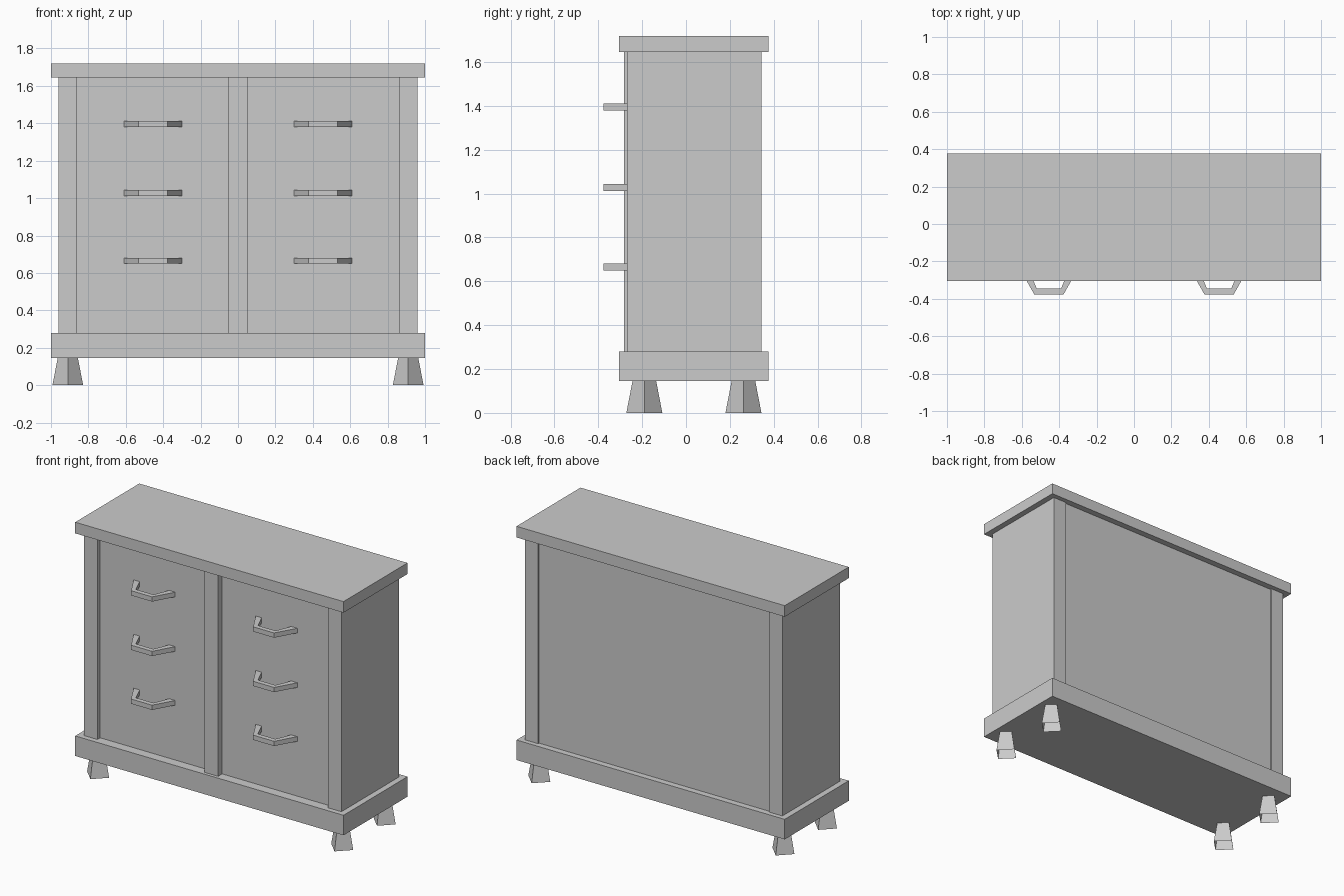
import bpy, bmesh

cube = bpy.data.objects.get("Cube")
if cube:
    bpy.data.objects.remove(cube, do_unlink=True)

grey = bpy.data.materials.new("plain grey")
grey.use_nodes = True
colour = (0.6, 0.6, 0.6, 1)
grey.diffuse_color = colour
for node in grey.node_tree.nodes:
    if node.type == 'BSDF_PRINCIPLED':
        node.inputs["Base Color"].default_value = colour


def finish(name, bm):
    bmesh.ops.recalc_face_normals(bm, faces=bm.faces)
    mesh = bpy.data.meshes.new(name)
    bm.to_mesh(mesh)
    bm.free()
    mesh.materials.append(grey)
    obj = bpy.data.objects.new(name, mesh)
    bpy.context.collection.objects.link(obj)
    return obj


def box(name, x, y, z):
    """Box from (min, max) ranges on each axis."""
    bm = bmesh.new()
    bmesh.ops.create_cube(bm, size=1)
    for v in bm.verts:
        for i, (low, high) in enumerate((x, y, z)):
            v.co[i] = high if v.co[i] > 0 else low
    return finish(name, bm)


def handle(name, cx, z):
    """Bent pull: a flat bracket outline, thickened upwards."""
    half = [(0.155, -0.24), (0.078, -0.377)]
    inner = [(0.042, -0.345), (0.11, -0.24)]
    inner[0] = (0.065, -0.345)
    bm = bmesh.new()
    outline = (half + [(-x, y) for x, y in reversed(half)]
               + [(-x, y) for x, y in reversed(inner)] + inner)
    face = bm.faces.new([bm.verts.new((cx + x, y, z - 0.016)) for x, y in outline])
    top = bmesh.ops.extrude_face_region(bm, geom=[face])["geom"]
    for v in top:
        if isinstance(v, bmesh.types.BMVert):
            v.co.z += 0.032
    return finish(name, bm)


def foot(name, x, y):
    """Tapered four-sided foot set diagonally, open underneath."""
    bm = bmesh.new()
    bmesh.ops.create_cone(bm, cap_ends=False, segments=4,
                          radius1=0.082, radius2=0.054, depth=0.145)
    bmesh.ops.translate(bm, verts=bm.verts, vec=(x, y, 0.0725))
    return finish(name, bm)


# Top and plinth slabs
overhang = (-0.305, 0.377)
box("top_slab", (-1, 1), overhang, (1.645, 1.72))
box("plinth", (-1, 1), overhang, (0.145, 0.28))

# Carcass: recessed panels, thick sides and a proud centre divider
height = (0.28, 1.645)
box("drawer_panel", (-0.86, 0.86), (-0.24, 0.335), height)
box("centre_divider", (-0.05, 0.05), (-0.283, -0.24), height)
for side, s in (("left", 1), ("right", -1)):
    box(side + "_side", sorted((s * 0.86, s * 0.96)), (-0.27, 0.345), height)
    # Handles, three on each side
    for row, z in (("top", 1.395), ("middle", 1.028), ("bottom", 0.665)):
        handle(f"{side}_{row}_handle", s * 0.455, z)
    # Feet
    for end, y in (("front", -0.19), ("back", 0.262)):
        foot(f"{end}_{side}_foot", s * 0.91, y)
